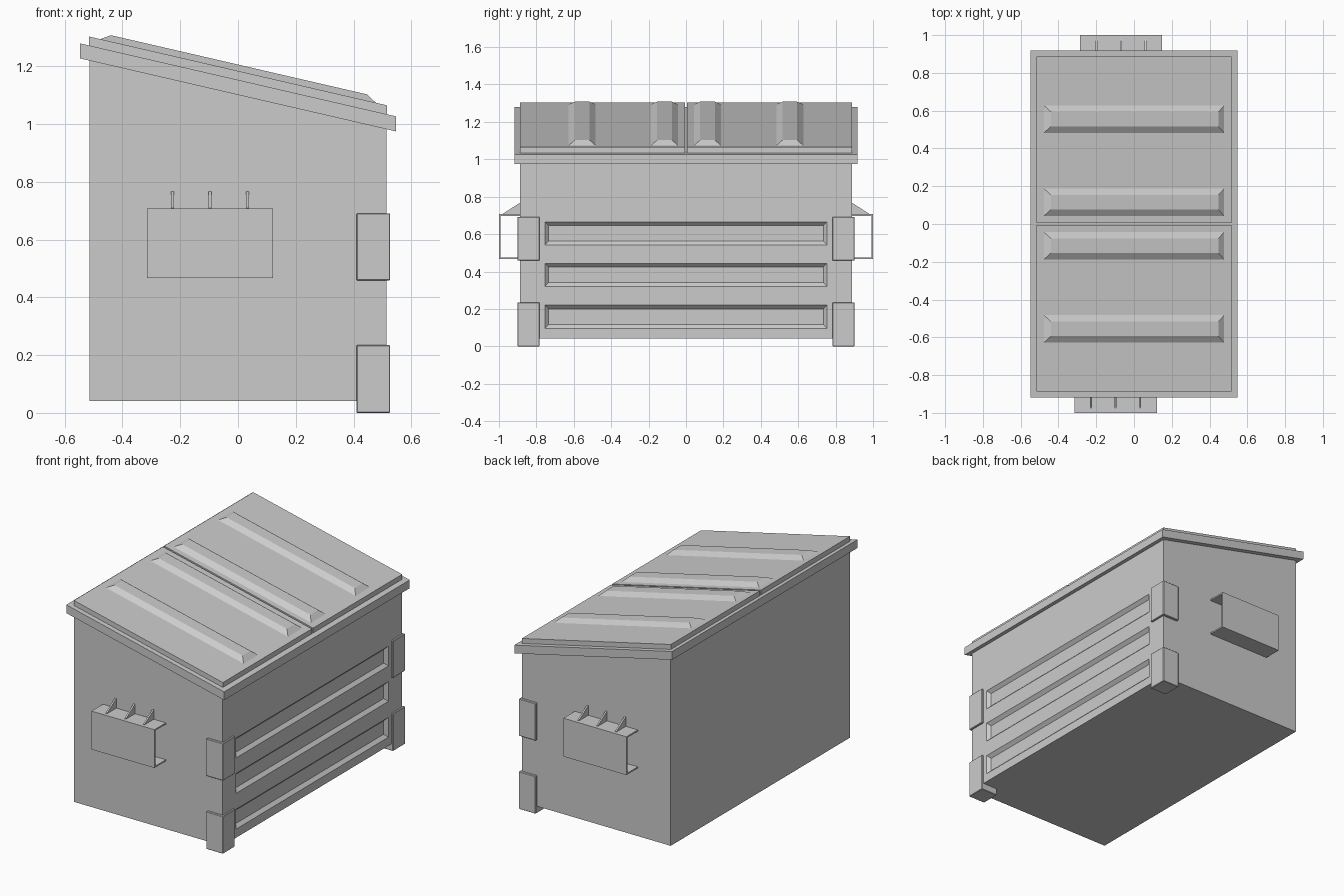
import bpy, bmesh
from mathutils import Vector

if "Cube" in bpy.data.objects:
    bpy.data.objects.remove(bpy.data.objects["Cube"])


def make_object(name, bm):
    bmesh.ops.recalc_face_normals(bm, faces=bm.faces)
    mesh = bpy.data.meshes.new(name)
    bm.to_mesh(mesh)
    bm.free()
    obj = bpy.data.objects.new(name, mesh)
    bpy.context.collection.objects.link(obj)
    return obj


def prism(bm, points, direction):
    """Extrude a planar loop of 3D points along a direction."""
    face = bm.faces.new([bm.verts.new(p) for p in points])
    out = bmesh.ops.extrude_face_region(bm, geom=[face])
    moved = [v for v in out["geom"] if isinstance(v, bmesh.types.BMVert)]
    bmesh.ops.translate(bm, verts=moved, vec=Vector(direction))


def loft(bm, a, b):
    """Closed solid between two matching loops."""
    va = [bm.verts.new(p) for p in a]
    vb = [bm.verts.new(p) for p in b]
    n = len(va)
    bm.faces.new(va)
    bm.faces.new(vb[::-1])
    for i in range(n):
        bm.faces.new((va[i], va[(i + 1) % n], vb[(i + 1) % n], vb[i]))


SLOPE = -0.231


def rim_z(x):
    return 1.153 + SLOPE * x


def slab(name, x, y0, y1, low, high):
    """Sloped slab between offsets from the rim top plane."""
    bm = bmesh.new()
    prism(bm, [(-x, y0, rim_z(-x) + low), (x, y0, rim_z(x) + low),
               (x, y0, rim_z(x) + high), (-x, y0, rim_z(-x) + high)], (0, y1 - y0, 0))
    return make_object(name, bm)


# Bin body with slanted top
bm = bmesh.new()
X, Y = 0.515, 0.887
prism(bm, [(-X, -Y, 0.042), (X, -Y, 0.042), (X, -Y, rim_z(X) - 0.02), (-X, -Y, rim_z(-X) - 0.02)],
      (0, 2 * Y, 0))
body = make_object("bin_body", bm)

# Three pressed grooves in the +x wall
bm = bmesh.new()
for zc in (0.604, 0.382, 0.158):
    def ring(x, hy, hz):
        return [(x, -hy, zc - hz), (x, hy, zc - hz), (x, hy, zc + hz), (x, -hy, zc + hz)]
    loft(bm, ring(X - 0.02, 0.734, 0.042), ring(X + 0.02, 0.774, 0.082))
cutter = make_object("groove_cutter", bm)
cutter.hide_render = True
mod = body.modifiers.new("grooves", "BOOLEAN")
mod.operation = "DIFFERENCE"
mod.solver = "EXACT"
mod.object = cutter
bpy.context.view_layer.objects.active = body
bpy.ops.object.modifier_apply(modifier=mod.name)
bpy.data.objects.remove(cutter)

# Rim and the two lid halves
slab("top_rim", 0.547, -0.918, 0.918, -0.052, 0.0)
slab("lid_front", 0.516, -0.887, -0.006, -0.01, 0.031)
slab("lid_back", 0.516, 0.006, 0.887, -0.01, 0.031)

# Raised lid ribs with tapered ends
for i, yc in enumerate((-0.555, -0.115, 0.115, 0.555)):
    bm = bmesh.new()

    def rib_ring(x0, x1, hy, h):
        return [(x, yc + s * hy, rim_z(x) + h)
                for x, s in ((x0, -1), (x1, -1), (x1, 1), (x0, 1))]
    loft(bm, rib_ring(-0.48, 0.48, 0.075, 0.029), rib_ring(-0.44, 0.447, 0.039, 0.053))
    make_object(f"lid_rib_{i + 1}", bm)

# Corner guards and feet
for side, s in (("front", -1), ("back", 1)):
    for part, z0, z1 in (("foot", 0.0, 0.235), ("corner_guard", 0.458, 0.691)):
        bm = bmesh.new()
        prism(bm, [(0.41, s * 0.782, z0), (0.527, s * 0.782, z0),
                   (0.527, s * 0.902, z0), (0.41, s * 0.902, z0)], (0, 0, z1 - z0))
        obj = make_object(f"{side}_{part}", bm)
        bev = obj.modifiers.new("edge", "BEVEL")
        bev.width = 0.003
        bev.segments = 1

# Fork pockets: open channels with three gussets on top
for side, s, xc in (("front", -1, -0.097), ("back", 1, -0.069)):
    bm = bmesh.new()
    t, z0, z1 = 0.009, 0.467, 0.707
    profile = [(0.88, z0), (1.0, z0), (1.0, z1), (0.88, z1),
               (0.88, z1 - t), (1 - t, z1 - t), (1 - t, z0 + t), (0.88, z0 + t)]
    prism(bm, [(xc - 0.218, s * y, z) for y, z in profile], (0.436, 0, 0))
    make_object(f"{side}_fork_pocket", bm)
    bm = bmesh.new()
    for dx in (-0.13, 0, 0.13):
        tri = [(0.88, z1 - 0.003), (0.978, z1 - 0.003), (0.978, z1 + 0.003), (0.888, 0.767), (0.88, 0.767)]
        prism(bm, [(xc + dx - 0.005, s * y, z) for y, z in tri], (0.01, 0, 0))
    make_object(f"{side}_pocket_gussets", bm)
